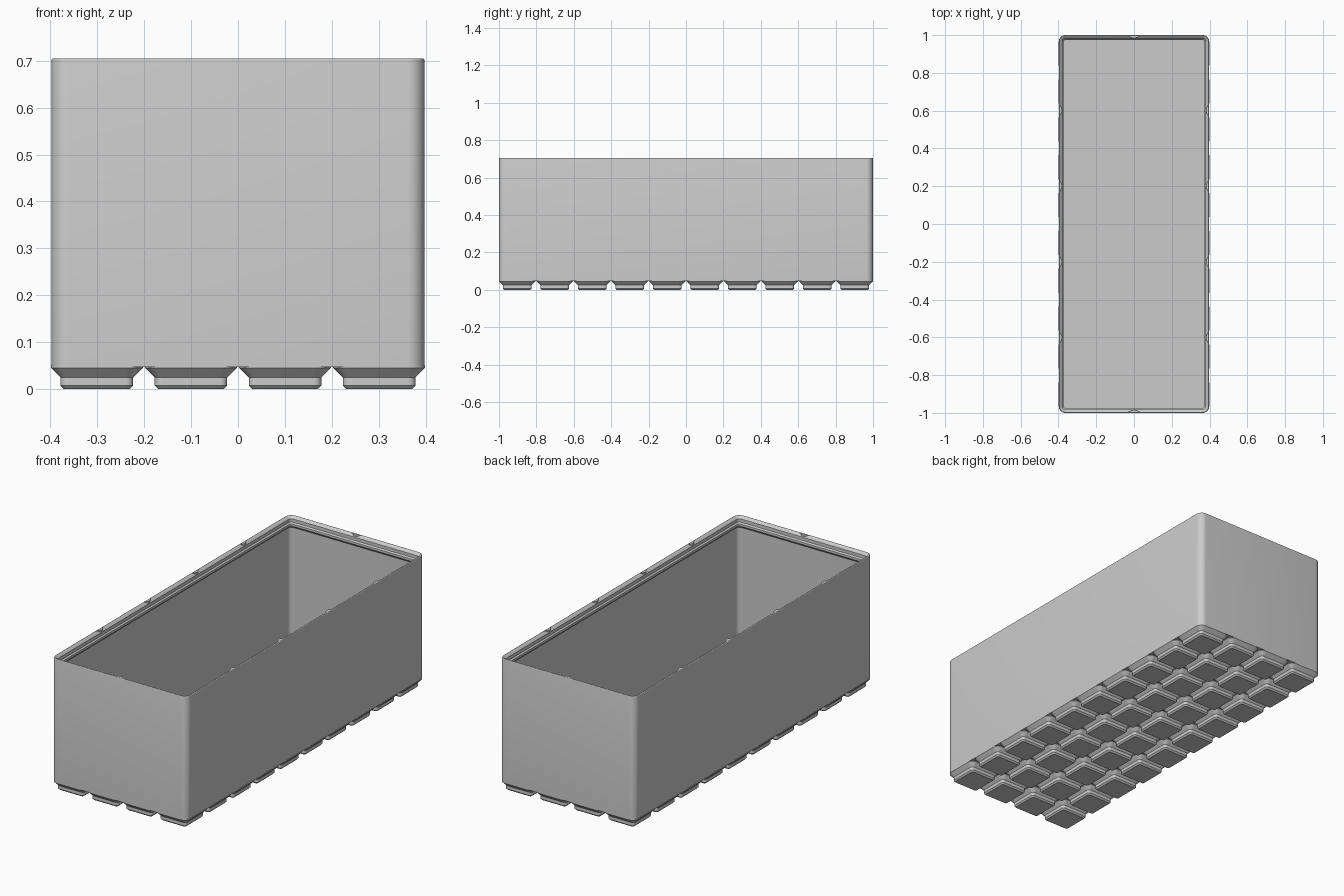
import bpy, bmesh, math

cube = bpy.data.objects.get("Cube")
if cube:
    bpy.data.objects.remove(cube, do_unlink=True)

MM = 2 / 209.5            # profiles below are in millimetres
HALF_X, HALF_Y = 41.6, 104.75
CELL = 21
CORNER = 3.75
TOP = 73.85

grey = bpy.data.materials.new("Plain grey")
grey.use_nodes = True
colour = (0.6, 0.6, 0.6, 1)
grey.diffuse_color = colour
grey.node_tree.nodes["Principled BSDF"].inputs["Base Color"].default_value = colour


def ring(bm, cx, cy, hx, hy, radius, z, steps=8):
    """One rounded rectangle of vertices."""
    verts = []
    for corner, (sx, sy) in enumerate([(1, 1), (-1, 1), (-1, -1), (1, -1)]):
        for i in range(steps + 1):
            a = math.pi / 2 * (corner + i / steps)
            x = cx + sx * (hx - radius) + radius * math.cos(a)
            y = cy + sy * (hy - radius) + radius * math.sin(a)
            verts.append(bm.verts.new((x * MM, y * MM, z * MM)))
    return verts


def loft(bm, cx, cy, hx, hy, profile):
    """Stack rounded rectangles along an (inset, height) profile and cap both ends."""
    rings = [ring(bm, cx, cy, hx - d, hy - d, max(CORNER - d, 0.4), z)
             for d, z in profile]
    for a, b in zip(rings, rings[1:]):
        for i in range(len(a)):
            j = (i + 1) % len(a)
            bm.faces.new((a[i], a[j], b[j], b[i]))
    bm.faces.new(rings[0][::-1])
    bm.faces.new(rings[-1])


def finish(bm, name):
    bmesh.ops.recalc_face_normals(bm, faces=bm.faces)
    mesh = bpy.data.meshes.new(name)
    bm.to_mesh(mesh)
    bm.free()
    mesh.materials.append(grey)
    obj = bpy.data.objects.new(name, mesh)
    bpy.context.collection.objects.link(obj)
    bpy.ops.object.select_all(action='DESELECT')
    obj.select_set(True)
    bpy.context.view_layer.objects.active = obj
    bpy.ops.object.shade_smooth_by_angle(angle=math.radians(25))


# Box shell: outer wall, rounded rim, stepped stacking lip, inner wall, floor
rim = [(0.4 - 0.4 * math.cos(a), TOP - 0.4 + 0.4 * math.sin(a))
       for a in (math.radians(d) for d in range(0, 136, 27))]
shell = ([(0, 5)] + rim
         + [(1.9, 72.5), (1.9, 70.7), (2.6, 70), (2.6, 68.8), (1.2, 67.4), (1.2, 7)])
bm = bmesh.new()
loft(bm, 0, 0, HALF_X, HALF_Y, shell)
finish(bm, "box_shell")

# Feet: one stepped pad per grid cell
foot = [(2.95, 0), (2.15, 0.8), (2.15, 2.6), (0, 4.75), (0, 5.3)]
bm = bmesh.new()
for ix in range(4):
    for iy in range(10):
        loft(bm, (ix - 1.5) * CELL, (iy - 4.5) * CELL, 10.25, 10.25, foot)
finish(bm, "feet")


# Small tabs on the lip at every second cell boundary
def tab(bm, x, y, nx, ny):
    """Bell-shaped tab; (nx, ny) points into the box."""
    outline = [(0.4, -3.2)]
    for i in range(13):
        t = -1 + i / 6
        outline.append((0.6 + 1.2 * math.cos(t * math.pi / 2) ** 2, t * 3.2))
    outline.append((0.4, 3.2))
    layers = []
    for z in (71.5, TOP - 0.03):
        layers.append([bm.verts.new(((x + nx * d - ny * s) * MM,
                                     (y + ny * d + nx * s) * MM, z * MM))
                       for d, s in outline])
    low, high = layers
    for i in range(len(low)):
        j = (i + 1) % len(low)
        bm.faces.new((low[i], low[j], high[j], high[i]))
    bm.faces.new(low[::-1])
    bm.faces.new(high)


bm = bmesh.new()
for side in (-1, 1):
    tab(bm, 0, side * HALF_Y, 0, -side)
    for k in (-1.5, -0.5, 0.5, 1.5):
        tab(bm, side * HALF_X, k * 2 * CELL, -side, 0)
finish(bm, "lip_tabs")
